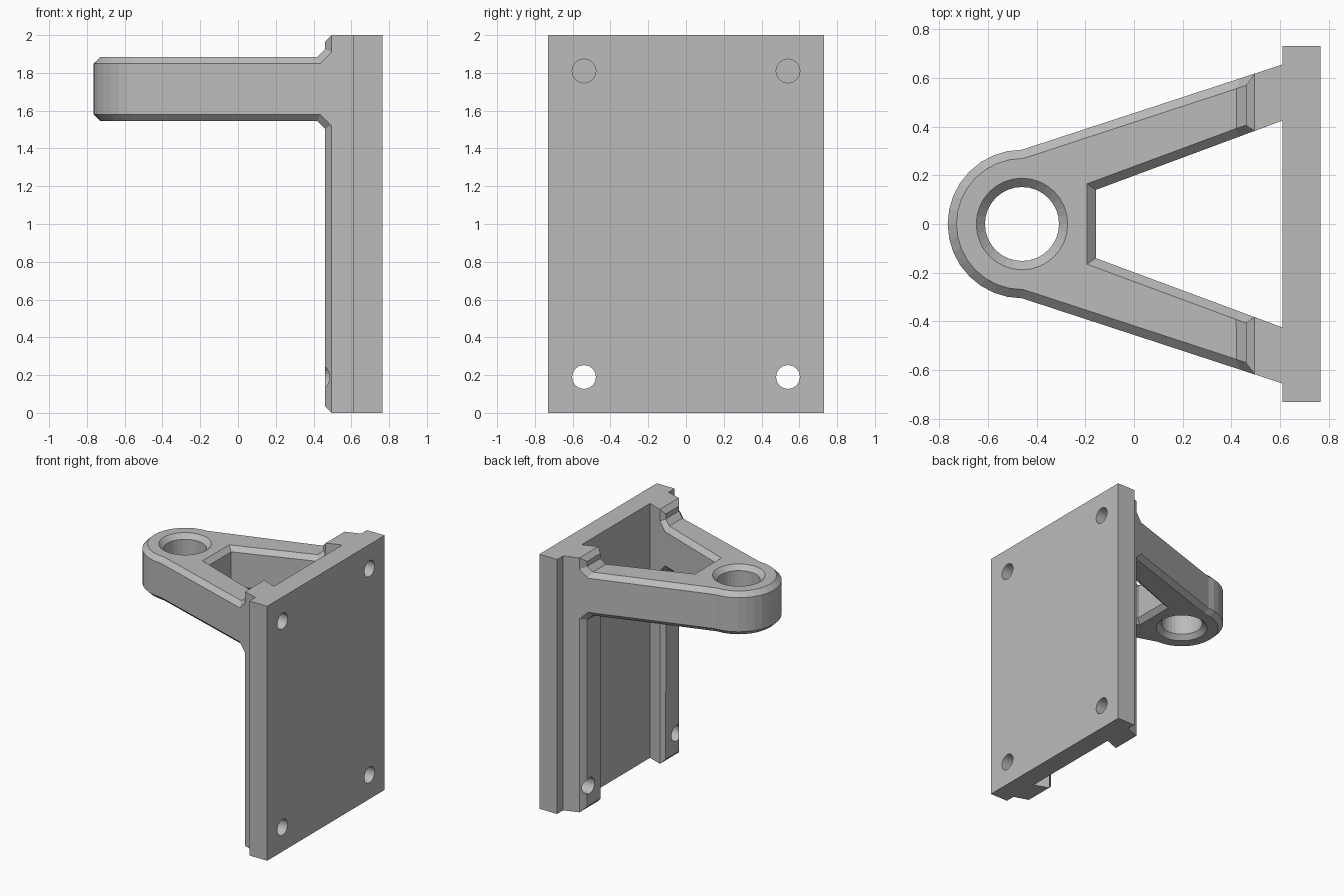
import bpy, bmesh
from math import sin, cos, pi, radians
from mathutils import Matrix, Vector

if "Cube" in bpy.data.objects:
    bpy.data.objects.remove(bpy.data.objects["Cube"], do_unlink=True)

HEIGHT = 2.0
PLATE_FRONT, PLATE_BACK, PLATE_HALF = 0.61, 0.765, 0.73
RAIL_FRONT = 0.46
ARM_LOW, ARM_HIGH = 1.545, 1.885
FILLET, CHAMFER = 0.04, 0.036
HEAD_X, HEAD_R, BORE_R = -0.46, 0.305, 0.152

grey = bpy.data.materials.new("plain grey")
grey.use_nodes = True
grey.diffuse_color = (0.5, 0.5, 0.5, 1)
grey.node_tree.nodes["Principled BSDF"].inputs["Base Color"].default_value = (0.5, 0.5, 0.5, 1)


def make_object(name, bm, helper=False):
    bmesh.ops.recalc_face_normals(bm, faces=bm.faces)
    mesh = bpy.data.meshes.new(name)
    bm.to_mesh(mesh)
    bm.free()
    obj = bpy.data.objects.new(name, mesh)
    bpy.context.collection.objects.link(obj)
    mesh.materials.append(grey)
    obj.hide_render = helper
    return obj


def prism(name, points, direction, helper=False):
    """Extrude a flat outline along a direction."""
    bm = bmesh.new()
    face = bm.faces.new([bm.verts.new(p) for p in points])
    extruded = bmesh.ops.extrude_face_region(bm, geom=[face])["geom"]
    moved = [v for v in extruded if isinstance(v, bmesh.types.BMVert)]
    bmesh.ops.translate(bm, verts=moved, vec=Vector(direction))
    return make_object(name, bm, helper)


def combine(obj, cutter, operation):
    """Apply a boolean to the object."""
    mod = obj.modifiers.new("cut", "BOOLEAN")
    mod.operation, mod.solver, mod.object = operation, "EXACT", cutter
    graph = bpy.context.evaluated_depsgraph_get()
    mesh = bpy.data.meshes.new_from_object(obj.evaluated_get(graph))
    obj.modifiers.clear()
    obj.data = mesh


# Forked arm and rails: plan outline crossed with side outline
arc = [radians(90 + 180 * i / 16) for i in range(17)]
plan = [(HEAD_X + HEAD_R * cos(a), HEAD_R * sin(a), -0.1) for a in arc]
fork = [(PLATE_FRONT, 0.655), (PLATE_FRONT, 0.425), (-0.157, 0.14)]
plan += [(x, -y, -0.1) for x, y in fork]
plan += [(x, y, -0.1) for x, y in reversed(fork)]
body = prism("forked_arm_and_rails", plan, (0, 0, HEIGHT + 0.2))

side = [(-1, ARM_LOW), (-1, ARM_HIGH),
        (RAIL_FRONT - FILLET, ARM_HIGH), (RAIL_FRONT, ARM_HIGH + FILLET),
        (RAIL_FRONT, HEIGHT), (PLATE_FRONT + 0.1, HEIGHT),
        (PLATE_FRONT + 0.1, 0), (RAIL_FRONT, 0),
        (RAIL_FRONT, ARM_LOW - FILLET), (RAIL_FRONT - FILLET, ARM_LOW)]
side_cutter = prism("side_cutter", [(x, -1, z) for x, z in side], (0, 2, 0), True)
combine(body, side_cutter, "INTERSECT")


# Chamfer the outward edges, leaving the seams with the plate sharp
def needs_chamfer(edge):
    if len(edge.link_faces) != 2 or not edge.is_convex or edge.calc_face_angle() < 0.5:
        return False
    a, b = (v.co for v in edge.verts)
    return max(a.x, b.x) < PLATE_FRONT - 0.01


bm = bmesh.new()
bm.from_mesh(body.data)
bmesh.ops.remove_doubles(bm, verts=bm.verts, dist=0.0001)
bmesh.ops.bevel(bm, geom=[e for e in bm.edges if needs_chamfer(e)], offset=CHAMFER,
                offset_type="OFFSET", segments=1, profile=0.5, affect="EDGES",
                clamp_overlap=False)
bm.to_mesh(body.data)
bm.free()

# Head bore with flared ends
bm = bmesh.new()
flare = 0.1
rings = [(BORE_R + flare, ARM_LOW + CHAMFER - flare), (BORE_R, ARM_LOW + CHAMFER),
         (BORE_R, ARM_HIGH - CHAMFER), (BORE_R + flare, ARM_HIGH - CHAMFER + flare)]
loops = [[bm.verts.new((HEAD_X + r * cos(2 * pi * i / 32), r * sin(2 * pi * i / 32), z))
          for i in range(32)] for r, z in rings]
for low, high in zip(loops, loops[1:]):
    for i in range(32):
        j = (i + 1) % 32
        bm.faces.new((low[i], low[j], high[j], high[i]))
bm.faces.new(loops[0])
bm.faces.new(loops[-1])
combine(body, make_object("bore_cutter", bm, True), "DIFFERENCE")

# Back plate
plate = prism("back_plate",
              [(PLATE_FRONT, -PLATE_HALF, 0), (PLATE_BACK, -PLATE_HALF, 0),
               (PLATE_BACK, PLATE_HALF, 0), (PLATE_FRONT, PLATE_HALF, 0)], (0, 0, HEIGHT))

# Four screw holes through plate and rails
bm = bmesh.new()
start, end = RAIL_FRONT - 0.005, PLATE_BACK + 0.1
for y in (-0.54, 0.54):
    for z in (0.19, 1.81):
        place = Matrix.Translation(((start + end) / 2, y, z)) @ Matrix.Rotation(pi / 2, 4, "Y")
        bmesh.ops.create_cone(bm, cap_ends=True, segments=24, radius1=0.063, radius2=0.063,
                              depth=end - start, matrix=place)
screw_cutter = make_object("screw_hole_cutter", bm, True)
for part in (body, plate):
    combine(part, screw_cutter, "DIFFERENCE")

# Remove the cutters once used
for name in ("side_cutter", "bore_cutter", "screw_hole_cutter"):
    bpy.data.objects.remove(bpy.data.objects[name], do_unlink=True)
